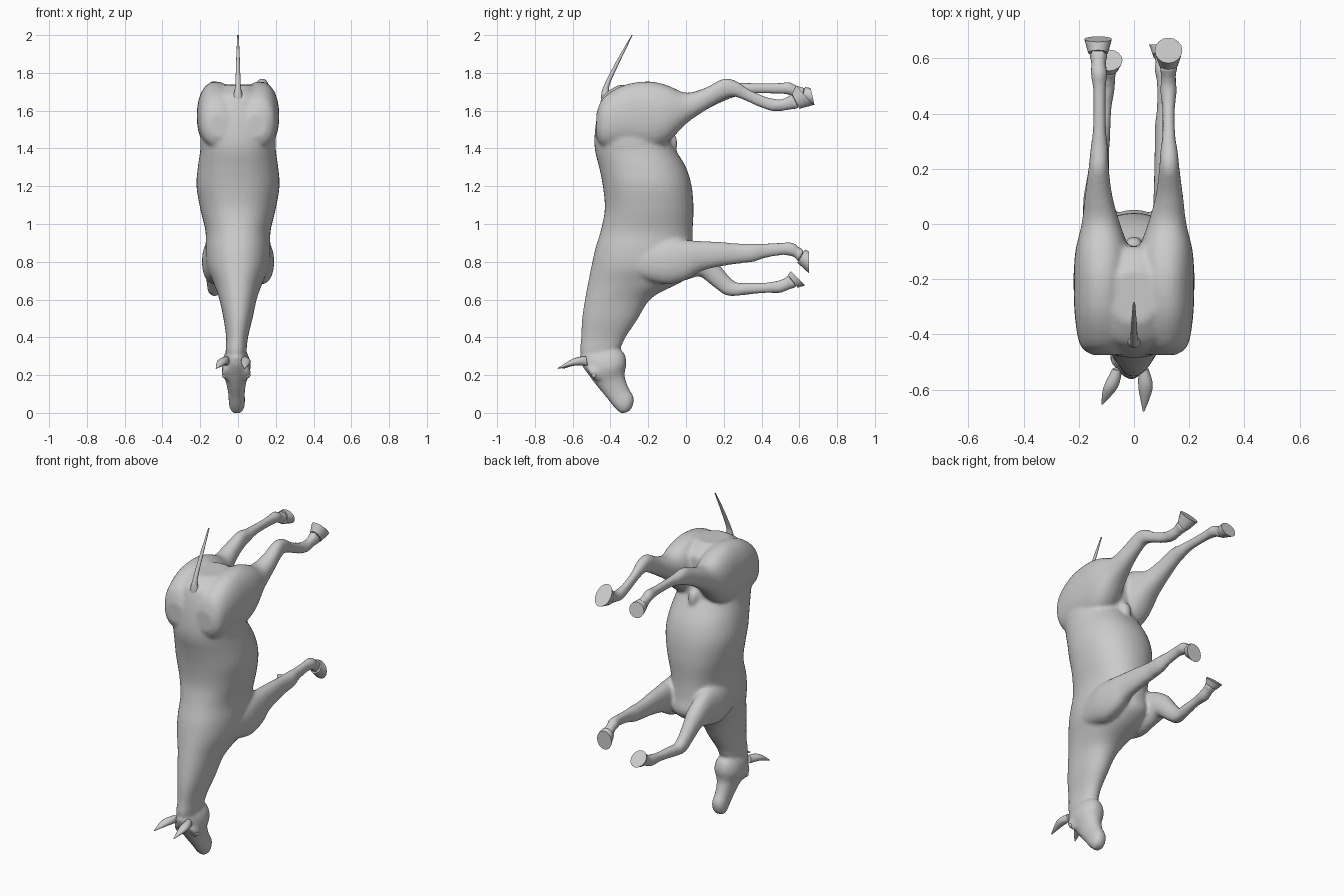
import bpy, bmesh, math
from mathutils import Vector

# A ring is (y1, z1, y2, z2, x, w): an oval spanning two side-view points,
# centred on x with half-width w.


def smooth_rings(rings, steps):
    """Catmull-Rom interpolation between rings."""
    out = []
    last = len(rings) - 1
    for i in range(last):
        quad = [rings[max(0, min(last, i + k))] for k in (-1, 0, 1, 2)]
        for s in range(steps):
            t = s / steps
            out.append([0.5 * (2 * b + (c - a) * t + (2 * a - 5 * b + 4 * c - d) * t * t
                               + (3 * b - a - 3 * c + d) * t ** 3)
                        for a, b, c, d in zip(*quad)])
    return out + [list(rings[-1])]


def loft(bm, rings, sides=28, steps=4, power=2.2):
    if steps > 1:
        rings = smooth_rings(rings, steps)
    loops = []
    for y1, z1, y2, z2, x, w in rings:
        mid = Vector((x, (y1 + y2) / 2, (z1 + z2) / 2))
        arm = Vector((0, (y1 - y2) / 2, (z1 - z2) / 2))
        loop = []
        for k in range(sides):
            a = 2 * math.pi * k / sides
            c, s = [math.copysign(abs(v) ** (2 / power), v) for v in (math.cos(a), math.sin(a))]
            loop.append(bm.verts.new(mid + arm * c + Vector((w * s, 0, 0))))
        loops.append(loop)
    for p, q in zip(loops, loops[1:]):
        for k in range(sides):
            j = (k + 1) % sides
            bm.faces.new((p[k], p[j], q[j], q[k]))
    bm.faces.new(loops[0])
    bm.faces.new(loops[-1])


def finish(bm, name, angle=40):
    bmesh.ops.recalc_face_normals(bm, faces=bm.faces[:])
    mesh = bpy.data.meshes.new(name)
    bm.to_mesh(mesh)
    bm.free()
    ob = bpy.data.objects.new(name, mesh)
    bpy.context.collection.objects.link(ob)
    bpy.ops.object.select_all(action='DESELECT')
    bpy.context.view_layer.objects.active = ob
    ob.select_set(True)
    bpy.ops.object.shade_smooth_by_angle(angle=math.radians(angle))
    return ob


def side(rings, sign):
    return [(*r[:4], r[4] * sign, r[5]) for r in rings]


# Trunk and neck, rump to throat
trunk = [
    (-.36, 1.735, -.17, 1.74, 0, .08), (-.43, 1.69, -.09, 1.69, 0, .14),
    (-.455, 1.64, -.08, 1.64, 0, .17), (-.475, 1.55, -.08, 1.55, 0, .19),
    (-.485, 1.45, -.08, 1.44, 0, .20), (-.48, 1.38, -.06, 1.40, 0, .20),
    (-.46, 1.30, 0, 1.30, 0, .213), (-.44, 1.20, .03, 1.20, 0, .22),
    (-.43, 1.08, .04, 1.08, 0, .20), (-.45, .97, .035, .95, 0, .172),
    (-.48, .87, .04, .85, 0, .172), (-.50, .78, .05, .76, 0, .165),
    (-.52, .68, -.02, .695, 0, .13), (-.535, .60, -.18, .61, 0, .10),
    (-.55, .50, -.26, .49, 0, .076), (-.555, .40, -.32, .40, -.005, .058),
    (-.56, .32, -.35, .34, -.01, .055), (-.53, .26, -.40, .30, -.01, .045)]

# Head, poll to lips
head = [
    (-.565, .295, -.38, .35, -.01, .05), (-.55, .25, -.33, .32, -.01, .07),
    (-.515, .20, -.315, .265, -.01, .076), (-.47, .14, -.325, .20, -.01, .055),
    (-.42, .08, -.305, .135, -.008, .044), (-.385, .035, -.276, .08, -.006, .043),
    (-.36, .01, -.285, .03, -.006, .036), (-.345, -.003, -.305, .004, -.006, .02)]

# Buttock and thigh, shared by both hind legs
thigh = [
    (-.475, 1.58, -.475, 1.46, .10, .05), (-.44, 1.665, -.44, 1.41, .11, .085),
    (-.33, 1.735, -.33, 1.40, .115, .10), (-.20, 1.755, -.20, 1.39, .115, .103),
    (-.10, 1.735, -.10, 1.43, .115, .098), (0, 1.695, 0, 1.53, .12, .07),
    (.10, 1.72, .10, 1.60, .128, .05)]

# Shoulder, shared by both forelegs
shoulder = [
    (-.27, .88, -.27, .72, .115, .05), (-.12, .92, -.12, .68, .12, .07),
    (0, .915, -.01, .70, .125, .06)]

# Lower legs; the final ring of each is the coronet above the hoof
hind_right = [
    (.20, 1.77, .20, 1.66, .128, .037), (.27, 1.755, .25, 1.675, .127, .032),
    (.33, 1.715, .31, 1.655, .126, .024), (.42, 1.675, .40, 1.615, .125, .023),
    (.49, 1.66, .475, 1.595, .125, .03), (.53, 1.67, .545, 1.605, .125, .027),
    (.56, 1.69, .60, 1.61, .125, .036)]
hind_left = [
    (.20, 1.757, .20, 1.65, .128, .037), (.27, 1.75, .27, 1.675, .126, .032),
    (.35, 1.747, .35, 1.69, .125, .024), (.48, 1.747, .48, 1.69, .125, .023),
    (.55, 1.75, .54, 1.685, .127, .03), (.59, 1.73, .575, 1.67, .128, .027),
    (.63, 1.725, .61, 1.65, .13, .036)]
fore_right = [
    (.08, .91, .08, .75, .12, .05), (.18, .905, .18, .775, .115, .042),
    (.28, .897, .28, .79, .11, .035), (.36, .897, .36, .80, .11, .034),
    (.42, .897, .42, .82, .108, .025), (.51, .902, .51, .835, .107, .024),
    (.57, .90, .555, .83, .105, .031), (.60, .875, .58, .82, .105, .027),
    (.63, .865, .59, .795, .105, .036)]
fore_left = [
    (.12, .85, .05, .72, .13, .054), (.18, .78, .08, .72, .13, .046),
    (.23, .72, .15, .665, .128, .038), (.27, .69, .22, .62, .125, .035),
    (.33, .69, .32, .625, .115, .029), (.42, .69, .42, .635, .105, .024),
    (.485, .70, .50, .635, .10, .031), (.525, .715, .55, .655, .095, .028),
    (.54, .73, .59, .663, .092, .036)]

# name, sign, upper part, lower part, sole ring
legs = [
    ("hind_right", 1, thigh, hind_right, (.583, 1.735, .675, 1.63, .125, .05)),
    ("hind_left", -1, thigh, hind_left, (.66, 1.72, .68, 1.63, .13, .05)),
    ("fore_right", 1, shoulder, fore_right, (.65, .855, .65, .74, .105, .05)),
    ("fore_left", -1, shoulder, fore_left, (.555, .75, .632, .675, .09, .048))]

# Body: all fleshy volumes fused into one skin
bm = bmesh.new()
loft(bm, trunk, 40)
loft(bm, head)
for name, sign, upper, lower, sole in legs:
    loft(bm, side(upper + lower, sign))
# sheath under the belly
loft(bm, [(-.11, 1.49, -.11, 1.41, 0, .03), (-.06, 1.475, -.065, 1.395, 0, .028),
          (-.045, 1.43, -.05, 1.39, 0, .016)], 14)
# brow ridges
for s in (-1, 1):
    loft(bm, [(-.53, .24, -.49, .25, s * .05 - .01, .012),
              (-.51, .205, -.455, .225, s * .058 - .01, .02),
              (-.48, .17, -.44, .185, s * .052 - .01, .01)], 12)
body = finish(bm, "horse_body")
skin = body.modifiers.new("skin", 'REMESH')
skin.mode = 'VOXEL'
skin.voxel_size = .011
skin.use_smooth_shade = True
relax = body.modifiers.new("relax", 'SMOOTH')
relax.factor = .5
relax.iterations = 4

# Hooves
for name, sign, upper, lower, sole in legs:
    bm = bmesh.new()
    loft(bm, side([lower[-1], sole], sign), sides=16, steps=1, power=2)
    finish(bm, name + "_hoof")

# Ears
for name, xs, tip in (("right_ear", (.035, .042, .035), -.68), ("left_ear", (-.06, -.085, -.115), -.655)):
    bm = bmesh.new()
    loft(bm, [(-.53, .30, -.52, .25, xs[0], .018), (-.595, .288, -.59, .25, xs[1], .026),
              (tip, .237, tip + .003, .233, xs[2], .003)], 12, 4, 2)
    finish(bm, name, 60)

# Eyes
for name, s in (("right_eye", 1), ("left_eye", -1)):
    bm = bmesh.new()
    bmesh.ops.create_uvsphere(bm, u_segments=12, v_segments=8, radius=.016)
    bmesh.ops.translate(bm, verts=bm.verts, vec=(s * .06 - .01, -.485, .20))
    finish(bm, name, 60)

# Tail
bm = bmesh.new()
loft(bm, [(-.45, 1.66, -.40, 1.69, 0, .028), (-.44, 1.72, -.405, 1.735, 0, .015),
          (-.37, 1.86, -.345, 1.87, 0, .010), (-.288, 2.0, -.282, 2.0, 0, .004)], 12, 4, 2)
finish(bm, "tail", 60)
